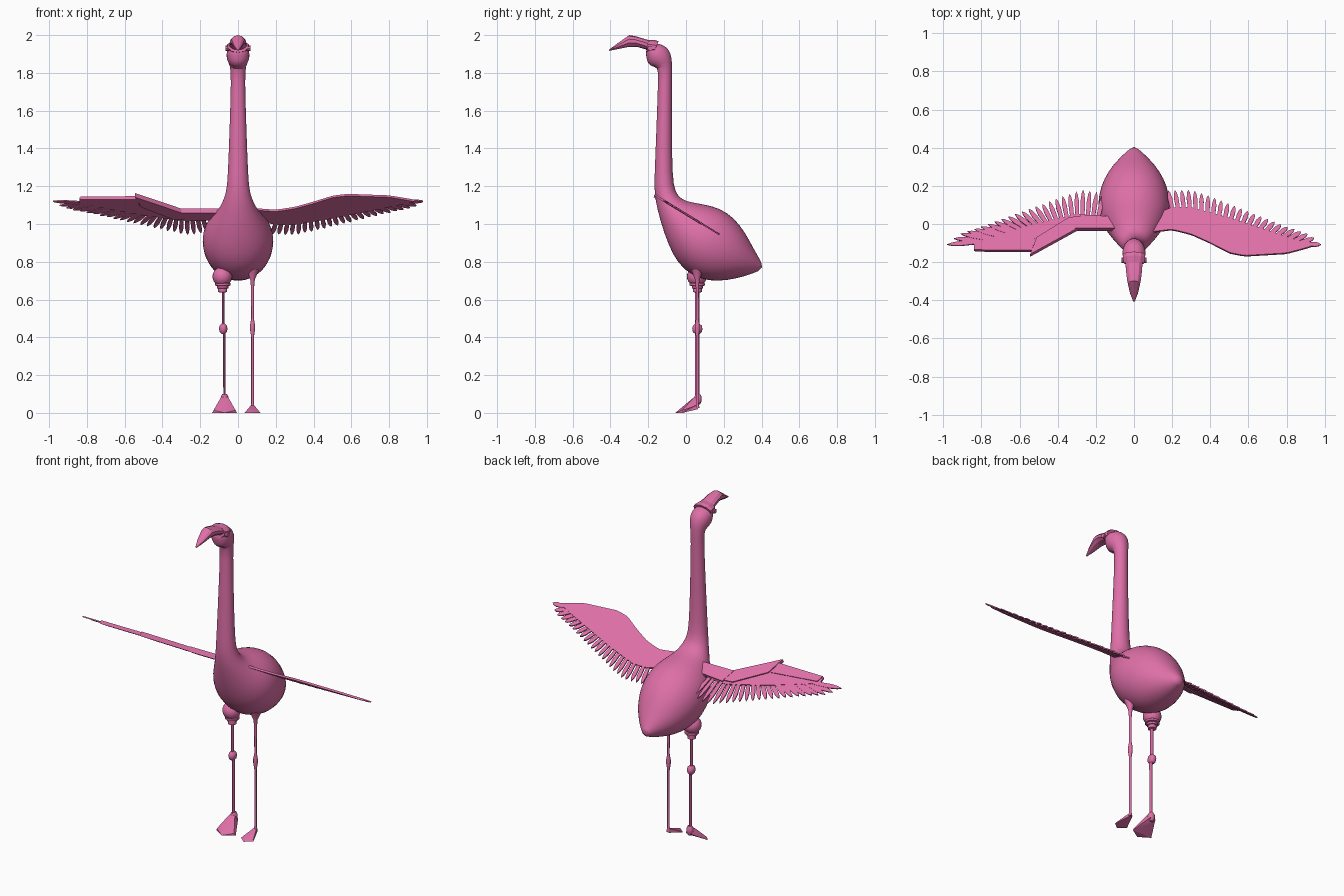
import bpy, bmesh
from math import cos, sin, pi
from mathutils import Vector

pink = bpy.data.materials.new("pink")
pink.diffuse_color = (0.73, 0.16, 0.39, 1)


def finish(name, bm, smooth=None, thick=0, subsurf=0, recalc=True):
    if recalc:
        bmesh.ops.recalc_face_normals(bm, faces=bm.faces)
    me = bpy.data.meshes.new(name)
    bm.to_mesh(me)
    bm.free()
    me.materials.append(pink)
    ob = bpy.data.objects.new(name, me)
    bpy.context.collection.objects.link(ob)
    if thick:
        m = ob.modifiers.new("thickness", 'SOLIDIFY')
        m.thickness, m.offset = thick, 0
    if subsurf:
        m = ob.modifiers.new("smooth", 'SUBSURF')
        m.levels = m.render_levels = subsurf
    if smooth:
        bpy.ops.object.select_all(action='DESELECT')
        ob.select_set(True)
        bpy.context.view_layer.objects.active = ob
        bpy.ops.object.shade_smooth_by_angle(angle=smooth)
    return ob


def skin(bm, rings):
    loops = [[bm.verts.new(p) for p in r] for r in rings]
    n = len(loops[0])
    for a, b in zip(loops, loops[1:]):
        for i in range(n):
            bm.faces.new((a[i], a[(i + 1) % n], b[(i + 1) % n], b[i]))
    bm.faces.new(loops[0])
    bm.faces.new(loops[-1])


def loft(name, stations, n=20, smooth=0.6, subsurf=0):
    # station: top (y, z), bottom (y, z), half width
    bm, rings = bmesh.new(), []
    for ty, tz, by, bz, hw in stations:
        c = Vector((0, (ty + by) / 2, (tz + bz) / 2))
        up = Vector((0, (ty - by) / 2, (tz - bz) / 2))
        rings.append([c + up * cos(2 * pi * i / n) + Vector((hw * sin(2 * pi * i / n), 0, 0))
                      for i in range(n)])
    skin(bm, rings)
    return finish(name, bm, smooth, subsurf=subsurf)


def lathe(name, x, y, profile, squash=1, n=14):
    bm = bmesh.new()
    skin(bm, [[(x + r * squash * cos(2 * pi * i / n), y + r * sin(2 * pi * i / n), z)
               for i in range(n)] for r, z in profile])
    return finish(name, bm, 0.7)


def hull(name, pts, x):
    bm = bmesh.new()
    for px, y, z in pts:
        for s in ((1, -1) if px else (1,)):
            bm.verts.new((x + s * px, y, z))
    res = bmesh.ops.convex_hull(bm, input=bm.verts)
    return finish(name, bm, 0.4)


def along(path, t):
    # point on a polyline, by x fraction
    x = path[0][0] + t * (path[-1][0] - path[0][0])
    for (x0, y0), (x1, y1) in zip(path, path[1:]):
        if x <= x1 + 1e-6:
            return Vector((x, y0 + (y1 - y0) * (x - x0) / (x1 - x0)))
    return Vector(path[-1])


def tilt(p, side, lift=0):
    # plan point onto the sloping wing plane
    return (side * p[0], p[1], 1.052 - 0.61 * p[1] + lift)


def plate(name, pts, side, thick):
    bm = bmesh.new()
    bm.faces.new([bm.verts.new(tilt(p, side)) for p in pts])
    return finish(name, bm, thick=thick)


def wing(name, lead, base, tips, side, count=24, width=0.012):
    # membrane between leading edge and feather roots
    bm, prev = bmesh.new(), None
    for i in range(31):
        pair = [bm.verts.new(tilt(along(e, i / 30), side)) for e in (lead, base)]
        if prev:
            bm.faces.new((prev[0], pair[0], pair[1], prev[1]))
        prev = pair
    finish(name, bm, thick=0.012)
    # leaf shaped feathers
    bm = bmesh.new()
    for i in range(count):
        t = i / (count - 1)
        a, b = along(base, 0.14 + 0.84 * t), along(tips, t)
        d = b - a
        a -= d * 0.15
        d = b - a
        s = Vector((-d.y, d.x)).normalized() * width
        pts = [a - s * 0.8, a + d * 0.6 - s, a + d * 0.87 - s * 0.6, b,
               a + d * 0.87 + s * 0.6, a + d * 0.6 + s, a + s * 0.8]
        bm.faces.new([bm.verts.new(tilt(p, side, 0.002 * (i % 2))) for p in pts])
    finish(name + "_feathers", bm, thick=0.007)


# body, neck and head in one skin
loft("body", [
    (0.408, 0.785, 0.402, 0.755, 0.012), (0.36, 0.865, 0.31, 0.722, 0.085),
    (0.315, 0.955, 0.22, 0.70, 0.14), (0.255, 1.035, 0.12, 0.695, 0.178),
    (0.18, 1.085, 0.03, 0.725, 0.193), (0.10, 1.105, -0.045, 0.79, 0.183),
    (0.03, 1.115, -0.095, 0.89, 0.142), (-0.025, 1.13, -0.135, 1.01, 0.10),
    (-0.058, 1.17, -0.17, 1.15, 0.062), (-0.072, 1.25, -0.167, 1.25, 0.054),
    (-0.075, 1.5, -0.157, 1.5, 0.045), (-0.075, 1.78, -0.147, 1.78, 0.036),
    (-0.072, 1.85, -0.148, 1.83, 0.042), (-0.08, 1.91, -0.19, 1.835, 0.06),
    (-0.11, 1.945, -0.207, 1.86, 0.062), (-0.15, 1.955, -0.21, 1.89, 0.055),
    (-0.19, 1.96, -0.215, 1.905, 0.04)], n=24, subsurf=1)

# bill and its collar
loft("bill", [
    (-0.155, 1.957, -0.185, 1.905, 0.05), (-0.20, 1.974, -0.215, 1.925, 0.047),
    (-0.27, 1.995, -0.26, 1.938, 0.042), (-0.30, 2.0, -0.305, 1.937, 0.036),
    (-0.36, 1.958, -0.365, 1.925, 0.022), (-0.407, 1.924, -0.407, 1.917, 0.004)], n=10, smooth=0.4)
loft("bill_collar", [
    (-0.145, 1.967, -0.172, 1.90, 0.06), (-0.165, 1.974, -0.19, 1.90, 0.062),
    (-0.20, 1.974, -0.212, 1.908, 0.056)], n=10, smooth=0.3)
for s in (1, -1):
    bm = bmesh.new()
    skin(bm, [[(s * x, -0.19 + 0.014 * cos(pi * i / 4), 1.93 + 0.014 * sin(pi * i / 4))
               for i in range(8)] for x in (0.04, 0.066)])
    finish("bill_hinge", bm, 0.5)

# natural wing and mechanical wing
lead = [(0.08, -0.045), (0.2, -0.03), (0.3, -0.055), (0.4, -0.10), (0.5, -0.152),
        (0.58, -0.168), (0.8, -0.155), (0.9, -0.128), (0.93, -0.118)]
base = [(0.08, 0.04), (0.2, 0.085), (0.3, 0.085), (0.5, 0.03), (0.7, -0.035),
        (0.85, -0.085), (0.93, -0.112)]
tips = [(0.18, 0.175), (0.3, 0.178), (0.4, 0.145), (0.6, 0.065), (0.8, -0.015),
        (0.93, -0.06), (0.98, -0.108)]
wing("natural_wing", lead, base, tips, 1)
mech_lead = [(0.08, -0.02), (0.3, -0.02), (0.54, -0.14), (0.84, -0.138)]
mech_base = [(0.08, 0.03), (0.3, 0.05), (0.55, -0.01), (0.84, -0.10)]
mech_tips = [(0.16, 0.16), (0.27, 0.18), (0.4, 0.135), (0.6, 0.06), (0.8, -0.015),
             (0.92, -0.055), (0.98, -0.108)]
wing("mechanical_wing", mech_lead, mech_base, mech_tips, -1)
plate("wing_upper_arm", [(0.08, 0.03), (0.28, 0.042), (0.31, -0.03), (0.08, -0.03)], -1, 0.03)
plate("wing_forearm", [(0.26, 0.035), (0.34, 0.03), (0.51, -0.075), (0.545, -0.165),
                       (0.30, -0.03)], -1, 0.026)
plate("wing_hand", [(0.52, -0.08), (0.82, -0.105), (0.835, -0.14), (0.535, -0.142)], -1, 0.02)

# natural leg and webbed foot
lathe("natural_leg", 0.077, 0.06, [
    (0.035, 0.76), (0.012, 0.705), (0.008, 0.66), (0.007, 0.5), (0.013, 0.465),
    (0.013, 0.44), (0.007, 0.40), (0.007, 0.05), (0.012, 0.025)])
hull("natural_foot", [(0.009, 0.065, 0.02), (0.009, 0.055, 0.04), (0.018, 0.03, 0.022),
                      (0.042, -0.02, 0), (0.036, -0.015, 0.007), (0, -0.055, 0),
                      (0, -0.035, 0.01)], 0.077)

# mechanical leg: hip ball with stacked rings, flat rods, knee and foot
bm = bmesh.new()
bmesh.ops.create_uvsphere(bm, u_segments=20, v_segments=12, radius=0.052)
bmesh.ops.translate(bm, verts=bm.verts, vec=(-0.083, 0.057, 0.722))
finish("hip_ball", bm, 0.6)
lathe("hip_rings", -0.081, 0.06, [
    (0.035, 0.69), (0.042, 0.685), (0.042, 0.674), (0.03, 0.672), (0.03, 0.66),
    (0.024, 0.658), (0.024, 0.64), (0.016, 0.638)])
lathe("upper_rod", -0.079, 0.06, [(0.013, 0.65), (0.013, 0.44)], 0.5)
lathe("knee", -0.078, 0.06, [(0.012, 0.472), (0.024, 0.462), (0.028, 0.445),
                             (0.024, 0.428), (0.012, 0.418)], 0.8)
lathe("lower_rod", -0.072, 0.06, [(0.013, 0.44), (0.012, 0.07)], 0.5)
lathe("ankle", -0.071, 0.063, [(0.012, 0.10), (0.02, 0.085), (0.021, 0.065), (0.012, 0.045)])
hull("mechanical_foot", [(0.018, 0.045, 0.085), (0.018, 0.078, 0.058), (0.02, 0.055, 0.04),
                         (0.066, -0.015, 0), (0.058, -0.02, 0.014), (0, -0.057, 0),
                         (0, -0.035, 0.016)], -0.071)
